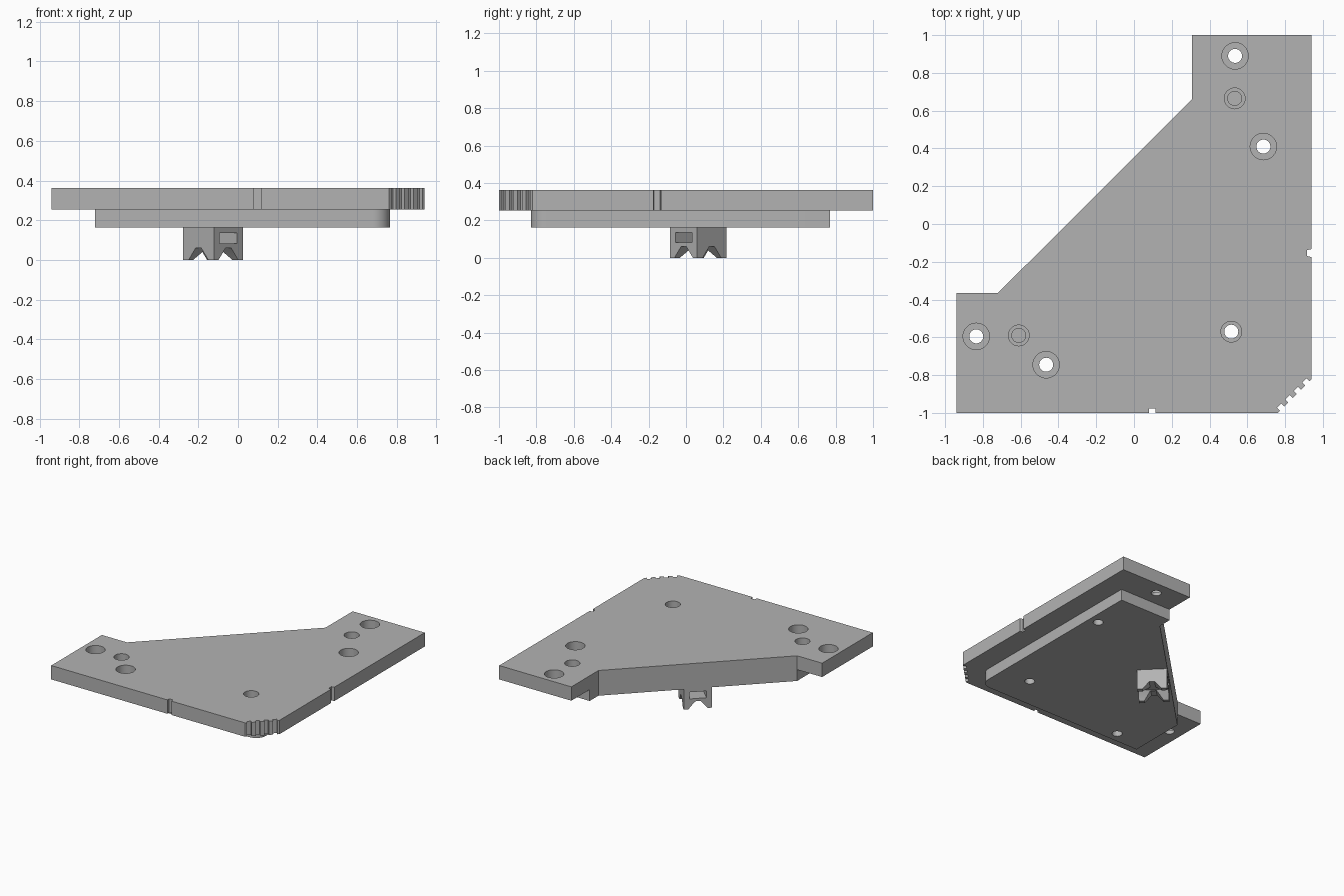
import bpy, bmesh, math
from mathutils import Matrix, Vector

old = bpy.data.objects.get("Cube")
if old:
    bpy.data.objects.remove(old, do_unlink=True)

GREY = (0.45, 0.45, 0.45, 1)
mat = bpy.data.materials.new("mid grey")
mat.use_nodes = True
mat.diffuse_color = GREY
mat.node_tree.nodes["Principled BSDF"].inputs["Base Color"].default_value = GREY


def prism(name, outline, low, high, matrix=Matrix()):
    """Extrude a flat outline from low to high, then place it."""
    bm = bmesh.new()
    face = bm.faces.new([bm.verts.new((x, y, low)) for x, y in outline])
    top = bmesh.ops.extrude_face_region(bm, geom=[face])["geom"]
    moved = [v for v in top if isinstance(v, bmesh.types.BMVert)]
    bmesh.ops.translate(bm, verts=moved, vec=(0, 0, high - low))
    bmesh.ops.recalc_face_normals(bm, faces=bm.faces)
    bm.transform(matrix)
    mesh = bpy.data.meshes.new(name)
    bm.to_mesh(mesh)
    bm.free()
    mesh.materials.append(mat)
    obj = bpy.data.objects.new(name, mesh)
    bpy.context.collection.objects.link(obj)
    return obj


def arc(x, y, r, start=0, end=360, steps=36):
    angles = [math.radians(start + (end - start) * i / steps) for i in range(steps + (end - start < 360))]
    return [(x + r * math.cos(a), y + r * math.sin(a)) for a in angles]


def select(obj):
    bpy.ops.object.select_all(action='DESELECT')
    obj.select_set(True)
    bpy.context.view_layer.objects.active = obj


def cut(obj, cutter):
    """Subtract the cutter and discard it."""
    cutter.hide_render = True
    mod = obj.modifiers.new("cut", 'BOOLEAN')
    mod.operation, mod.solver, mod.object = 'DIFFERENCE', 'EXACT', cutter
    select(obj)
    bpy.ops.object.modifier_apply(modifier=mod.name)
    bpy.data.objects.remove(cutter, do_unlink=True)


BASE, MID, TOP = 0.163, 0.253, 0.363

# Grip teeth along the clipped corner
start, end = Vector((0.762, -1.0)), Vector((0.94, -0.822))
along = (end - start).normalized()
inward = Vector((-along.y, along.x))
length = (end - start).length
teeth = [start]
for i in range(4):
    for offset, depth in ((-0.016, 0), (-0.016, 0.022), (0.016, 0.022), (0.016, 0)):
        teeth.append(start + along * (length * (i + 0.5) / 4 + offset) + inward * depth)
teeth.append(end)

# Upper plate, with a small index notch in two edges
upper = prism("upper_plate", [
    (-0.94, -1), (0.08, -1), (0.08, -0.977), (0.115, -0.977), (0.115, -1),
    *[tuple(p) for p in teeth],
    (0.94, -0.175), (0.917, -0.17), (0.917, -0.138), (0.94, -0.133),
    (0.94, 1), (0.307, 1), (0.307, 0.66), (-0.72, -0.365), (-0.94, -0.365)], MID, TOP)

# Lower plate, flush with the sloping edge and rounded at one corner
lower = prism("lower_plate", [
    (-0.72, -0.83), *arc(0.68, -0.745, 0.085, -90, 0, 10),
    (0.765, 0.77), (0.307, 0.77), (0.307, 0.66), (-0.72, -0.365)], BASE, MID)

# Counterbored screw holes: x, y, bore radius, bore floor, hole floor
holes = [(x, y, 0.07, TOP - 0.082, 0) for x, y in
         ((0.535, 0.89), (0.685, 0.41), (-0.835, -0.595), (-0.465, -0.745))]
holes.append((0.515, -0.57, 0.055, TOP - 0.075, 0))
holes += [(x, y, 0.055, TOP - 0.075, 0.2) for x, y in ((0.533, 0.665), (-0.61, -0.59))]
for x, y, radius, bore_floor, floor in holes:
    cut(upper, prism("bore_cutter", arc(x, y, radius), bore_floor, TOP + 0.1))
    cut(upper, prism("hole_cutter", arc(x, y, 0.037), floor, TOP + 0.1))
    if x < 0.765 and y < 0.77 and x > -0.72:
        cut(lower, prism("hole_cutter", arc(x, y, 0.037), floor, TOP + 0.1))

# Foot block, turned to follow the sloping edge
place = Matrix.Translation((-0.127, 0.066, 0)) @ Matrix.Rotation(math.radians(45), 4, 'Z')
u, v = 0.1025, 0.111
foot = prism("foot_block", [(-u, -v), (u, -v), (u, v), (-u, v)], 0, BASE, place)

# Arched grooves crossing under the foot
upright = Matrix.Rotation(math.radians(90), 4, 'X')
arch = [(-0.075, -0.02), (0.075, -0.02), (0.07, 0), (0.03, 0.048),
        (0.02, 0.06), (-0.02, 0.06), (-0.03, 0.048), (-0.07, 0)]
for turn in (0, 90):
    spin = Matrix.Rotation(math.radians(turn), 4, 'Z')
    cut(foot, prism("groove_cutter", arch, -0.3, 0.3, place @ spin @ upright))

# Window through the foot
window = [(-0.062, 0.082), (0.062, 0.082), (0.062, 0.135), (-0.062, 0.135)]
cut(foot, prism("window_cutter", window, -0.3, 0.3, place @ upright))

for obj in (upper, lower, foot):
    select(obj)
    bpy.ops.object.shade_smooth_by_angle(angle=math.radians(30))
